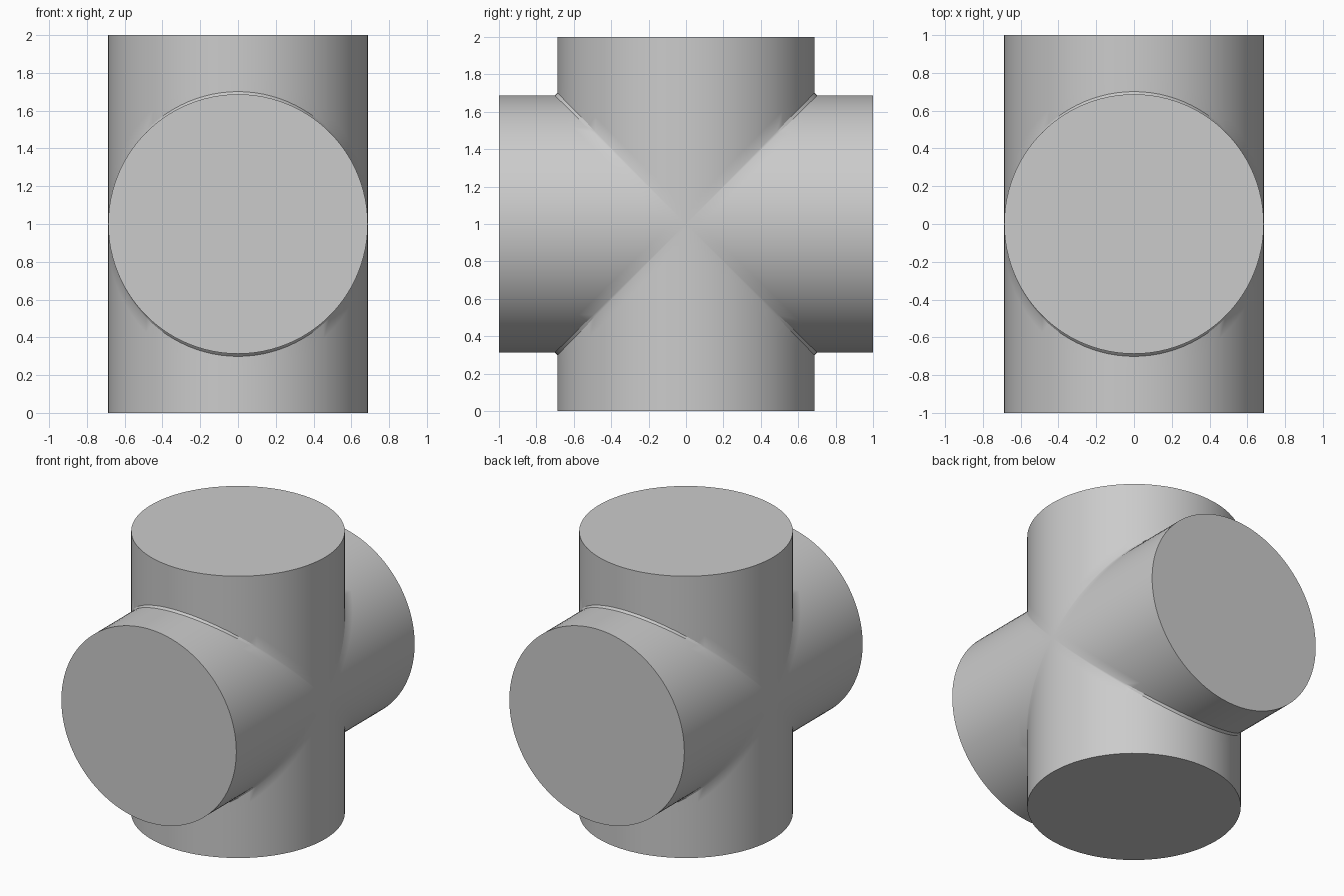
import bpy, bmesh, math
from mathutils import Matrix

cube = bpy.data.objects.get("Cube")
if cube:
    bpy.data.objects.remove(cube)

RADIUS = 0.687
SIDES = 96
FILLET = 0.014

# Single grey material
grey = bpy.data.materials.new("plain grey")
grey.use_nodes = True
colour = (0.6, 0.6, 0.6, 1)
grey.diffuse_color = colour
grey.node_tree.nodes["Principled BSDF"].inputs["Base Color"].default_value = colour


def add_arm(bm, turn):
    """One round arm, mitred where it meets its neighbours, with a flat end."""
    rings = [[], [], []]
    blend = []
    for i in range(SIDES):
        a = math.tau * i / SIDES
        x, y = RADIUS * math.cos(a), RADIUS * math.sin(a)
        start = abs(y) + FILLET * abs(math.sin(a))
        for ring, z in zip(rings, (start, min(start + 0.08, 0.9), 1)):
            ring.append(bm.verts.new(turn @ Matrix.Translation((x, y, z)).translation))
        # Matching edge on the neighbouring arm, for the crotch fillet
        if 0 <= i <= SIDES // 2:
            blend.append(bm.verts.new(turn @ Matrix.Translation((x, start, y)).translation))
    for low, high in zip(rings, rings[1:]):
        for i in range(SIDES):
            j = (i + 1) % SIDES
            bm.faces.new((low[i], low[j], high[j], high[i]))
    bm.faces.new(rings[-1])
    for i in range(SIDES // 2):
        bm.faces.new((blend[i], blend[i + 1], rings[0][i + 1], rings[0][i]))


# Four arms turned about the x axis form the pipe cross
bm = bmesh.new()
for k in range(4):
    add_arm(bm, Matrix.Rotation(k * math.pi / 2, 4, "X"))
bmesh.ops.remove_doubles(bm, verts=bm.verts, dist=0.0001)
bmesh.ops.dissolve_degenerate(bm, edges=bm.edges, dist=0.0001)
bmesh.ops.recalc_face_normals(bm, faces=bm.faces)
bmesh.ops.translate(bm, verts=bm.verts, vec=(0, 0, 1))

mesh = bpy.data.meshes.new("crossed_cylinders")
bm.to_mesh(mesh)
bm.free()
mesh.materials.append(grey)
body = bpy.data.objects.new("crossed_cylinders", mesh)
bpy.context.collection.objects.link(body)

# Smooth round walls, crisp rims and mitres
bpy.ops.object.select_all(action="DESELECT")
body.select_set(True)
bpy.context.view_layer.objects.active = body
bpy.ops.object.shade_smooth_by_angle(angle=math.radians(30))
